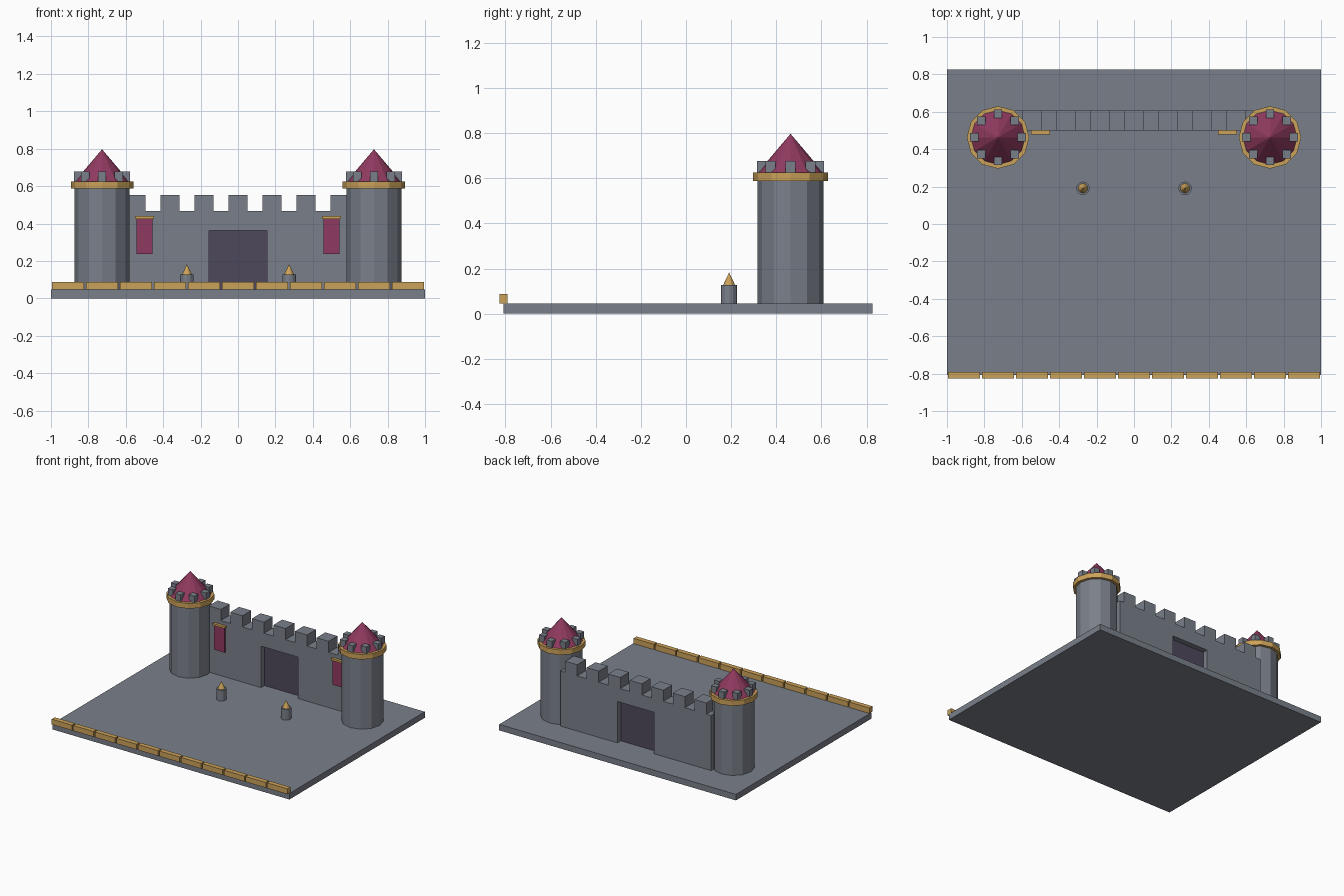
import bpy
from math import cos, sin, pi

cube = bpy.data.objects.get("Cube")
if cube:
    bpy.data.objects.remove(cube, do_unlink=True)


def material(name, r, g, b):
    mat = bpy.data.materials.new(name)
    mat.use_nodes = True
    mat.diffuse_color = (r, g, b, 1)
    mat.node_tree.nodes["Principled BSDF"].inputs["Base Color"].default_value = (r, g, b, 1)
    return mat


STONE = material("stone_grey", 0.195, 0.215, 0.255)
GOLD = material("gold", 0.6, 0.36, 0.1)
CRIMSON = material("crimson", 0.28, 0.042, 0.115)
GATE = material("dark_purple", 0.078, 0.066, 0.104)


def finish(name, mat):
    obj = bpy.context.object
    obj.name = name
    obj.data.materials.append(mat)
    return obj


def box(name, mat, x, y, z):
    """Box given by its (low, high) range on each axis."""
    spans = (x, y, z)
    bpy.ops.mesh.primitive_cube_add(size=1, location=[(a + b) / 2 for a, b in spans])
    obj = finish(name, mat)
    obj.scale = [b - a for a, b in spans]
    bpy.ops.object.transform_apply(location=False, rotation=False, scale=True)
    return obj


def column(name, mat, x, y, z, radius, top_radius=None):
    """Twelve-sided cylinder, or cone when a top radius is given."""
    top = radius if top_radius is None else top_radius
    bpy.ops.mesh.primitive_cone_add(vertices=12, radius1=radius, radius2=top,
                                    depth=z[1] - z[0], location=(x, y, sum(z) / 2))
    return finish(name, mat)


def around(center, size):
    return (center - size / 2, center + size / 2)


GROUND = 0.046
PITCH = 0.182
RING_TOP = 0.626
WALL_TOP = 0.467
WALL_Y = (0.5, 0.606)
WALL_END = 3.5 * PITCH
DOOR = 0.155
DOOR_TOP = 0.362

# Ground slab and the segmented front trim
box("ground_slab", STONE, (-1, 1), (-0.808, 0.826), (0, GROUND))
for i in range(-5, 6):
    box("front_trim", GOLD, around(i * PITCH, 0.171), (-0.826, -0.79), (GROUND, 0.087))

# Wall with a gate opening, and its battlements
box("wall_lintel", STONE, (-DOOR, DOOR), WALL_Y, (DOOR_TOP, WALL_TOP))
box("gate", GATE, (-DOOR, DOOR), (0.54, 0.565), (GROUND, DOOR_TOP))
for i in range(-3, 4):
    box("wall_merlon", STONE, around(i * PITCH, 0.102), WALL_Y, (WALL_TOP, 0.552))

for side, label in ((-1, "right"), (1, "left")):
    # Wall half
    box(label + "_wall", STONE, sorted((side * DOOR, side * WALL_END)), WALL_Y, (GROUND, WALL_TOP))

    # Hanging banner and its rod
    box(label + "_banner", CRIMSON, around(side * 0.5, 0.088), (0.49, 0.499), (0.236, 0.424))
    box(label + "_banner_rod", GOLD, around(side * 0.5, 0.102), (0.479, 0.501), (0.424, 0.439))

    # Round tower with ring, roof and battlements
    tx, ty = side * 0.727, 0.463
    column(label + "_tower", STONE, tx, ty, (GROUND, 0.6), 0.146)
    column(label + "_tower_ring", GOLD, tx, ty, (0.587, RING_TOP), 0.167)
    column(label + "_tower_roof", CRIMSON, tx, ty, (RING_TOP, 0.797), 0.145, 0)
    for k in range(8):
        a = k * pi / 4
        box(label + "_tower_merlon", STONE, around(tx + 0.126 * cos(a), 0.045),
            around(ty + 0.126 * sin(a), 0.045), (RING_TOP, 0.677))

    # Bollard with a pointed cap
    bx, by = side * 0.273, 0.191
    column(label + "_bollard", STONE, bx, by, (GROUND, 0.128), 0.036)
    column(label + "_bollard_cap", GOLD, bx, by, (0.128, 0.183), 0.026, 0)
